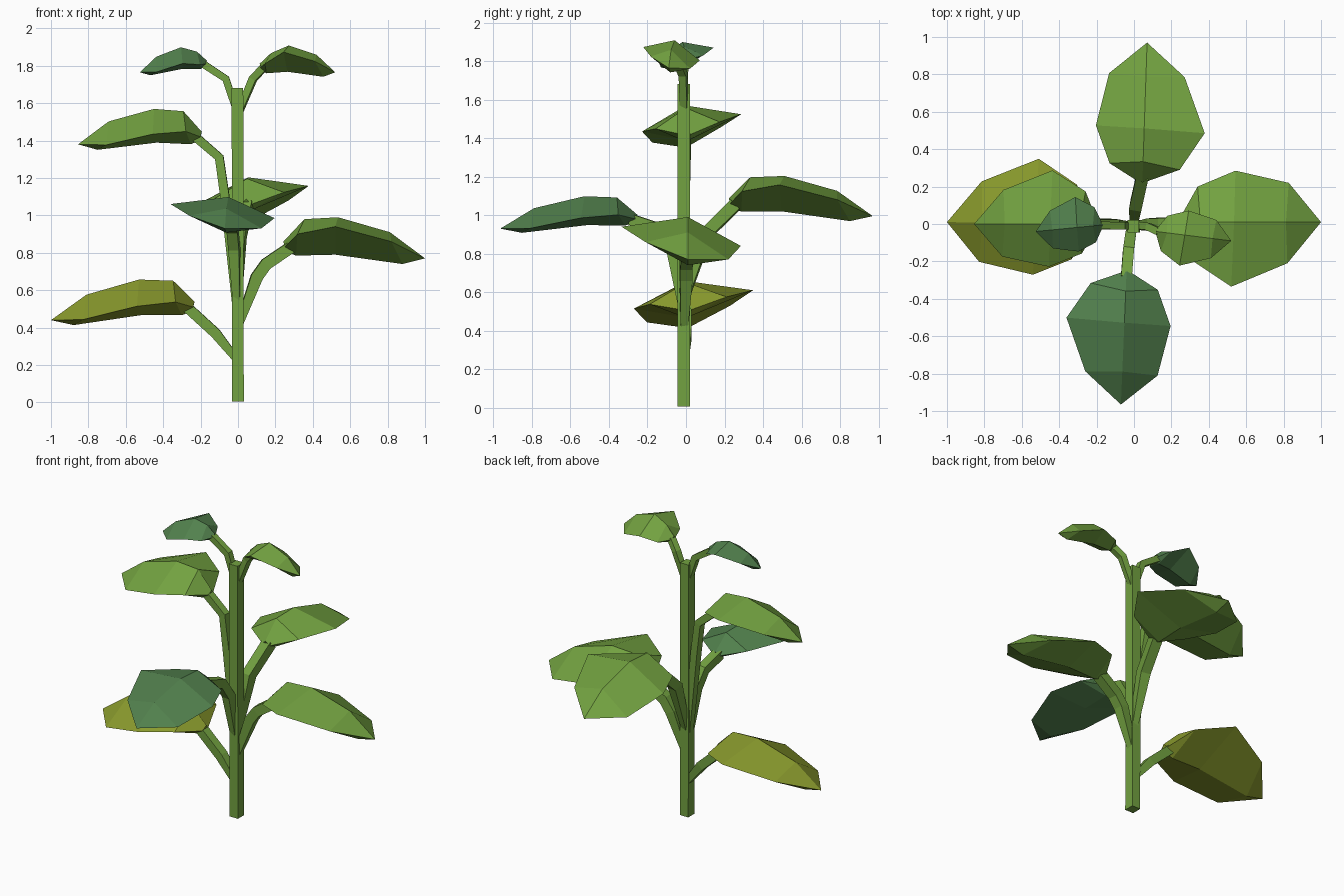
import bpy, bmesh, math
from mathutils import Vector

if "Cube" in bpy.data.objects:
    bpy.data.objects.remove(bpy.data.objects["Cube"])


def material(name, rgb):
    m = bpy.data.materials.new(name)
    m.diffuse_color = (*rgb, 1)
    m.use_nodes = True
    m.node_tree.nodes["Principled BSDF"].inputs["Base Color"].default_value = m.diffuse_color
    return m


GREEN = material("leaf green", (0.17, 0.36, 0.052))
OLIVE = material("olive yellow", (0.26, 0.335, 0.027))
DARK = material("deep green", (0.085, 0.22, 0.075))


def skin(name, rows, mat, tip=None):
    """Bridge rows of four points, cap the start, close the end flat or to a tip."""
    bm = bmesh.new()
    rings = [[bm.verts.new(p) for p in r] for r in rows]
    for a, b in zip(rings, rings[1:]):
        for i in range(4):
            j = (i + 1) % 4
            bm.faces.new((a[i], a[j], b[j], b[i]))
    bm.faces.new(rings[0])
    last = rings[-1]
    if tip is None:
        bm.faces.new(last)
    else:
        t = bm.verts.new(tip)
        for i in range(4):
            bm.faces.new((last[i], last[(i + 1) % 4], t))
    bmesh.ops.recalc_face_normals(bm, faces=bm.faces)
    me = bpy.data.meshes.new(name)
    bm.to_mesh(me)
    bm.free()
    me.materials.append(mat)
    ob = bpy.data.objects.new(name, me)
    bpy.context.collection.objects.link(ob)
    return ob


# Leaf sections: (along, sideways, up) for right rim, ridge, left rim, keel
LEAF = [
    [(0.00, -.03, .00), (-.01, 0, .03), (0.00, .03, .00), (0.03, 0, -.03)],
    [(0.09, -.21, .07), (0.14, 0, .15), (0.12, .19, .03), (0.08, 0, -.045)],
    [(0.36, -.345, .11), (0.38, 0, .16), (0.39, .275, .01), (0.36, 0, -.04)],
    [(0.76, -.22, .03), (0.75, 0, .08), (0.77, .21, -.06), (0.84, 0, -.09)],
]


def leaf(name, base, tip, width, height, mat, dip):
    base, tip = Vector(base), Vector(tip)
    along = Vector((tip.x - base.x, tip.y - base.y, 0))
    side = Vector((-along.y, along.x, 0)).normalized()
    drop = tip.z - base.z + 0.06 * height    # shear so the tip lands exactly
    rows = []
    for k, r in enumerate(LEAF):
        low = dip if k == 1 else 0
        rows.append([base + along * u + side * v * width
                     + Vector((0, 0, w * height + drop * u - (low if w > 0 else 0)))
                     for u, v, w in r])
    skin(name, rows, mat, tip)


def stalk(name, path, r0, r1):
    """Square tube along a path, widening from inside the stem."""
    pts = [Vector(p) for p in path]
    flat = Vector((pts[-1].x - pts[0].x, pts[-1].y - pts[0].y, 0)).normalized()
    side = Vector((-flat.y, flat.x, 0))
    rows = []
    for i, p in enumerate(pts):
        d = (pts[min(i + 1, len(pts) - 1)] - pts[max(i - 1, 0)]).normalized()
        n = d.cross(side)
        r = r0 if i == 0 else r1
        rows.append([p + side * r * a + n * r * b
                     for a, b in ((-1, -1), (1, -1), (1, 1), (-1, 1))])
    skin(name, rows, GREEN)


# Main stem
skin("stem", [[(x * .031 + ox, y * .033 + oy, z) for x, y in ((-1, -1), (1, -1), (1, 1), (-1, 1))]
              for z, ox, oy in ((0.005, 0, -.012), (1.68, -.003, -.012))], GREEN)

# Each branch: name, leaf base, leaf tip, width, height, ridge dip, colour, stalk points, radius
BRANCHES = [
    ("low_right", (.25, .01, .83), (1.0, .01, .77), 1, 1, 0, GREEN,
     [(.0, -.01, .40), (.10, 0, .67), (.15, .0, .74)], .032),
    ("low_left", (-.24, 0, .51), (-1.0, .01, .44), 1, .95, 0, OLIVE,
     [(0, -.01, .22), (-.12, 0, .37)], .028),
    ("back", (.045, .23, 1.06), (.07, .97, .995), .94, .92, 0, GREEN,
     [(0, -.01, .55), (.01, .1, .90)], .033),
    ("front", (-.04, -.26, .98), (-.07, -.965, .93), .9, .75, 0, DARK,
     [(-.005, -.015, .50), (-.02, -.07, .82), (-.03, -.14, .93)], .029),
    ("upper_left", (-.2, 0, 1.42), (-.855, 0, 1.38), .83, .9, 0, GREEN,
     [(-.01, -.01, .50), (-.07, -.005, 1.10), (-.1, 0, 1.31)], .024),
    ("top_right", (.12, -.04, 1.79), (.52, -.09, 1.765), .48, .7, .03, GREEN,
     [(.005, -.01, 1.55), (.08, -.015, 1.73)], .02),
    ("top_left", (-.17, -.005, 1.81), (-.525, -.04, 1.765), .47, .58, .02, DARK,
     [(-.005, -.01, 1.55), (-.065, -.01, 1.73)], .02),
]
for name, base, tip, width, height, dip, mat, path, r in BRANCHES:
    leaf(name + "_leaf", base, tip, width, height, mat, dip)
    end = Vector(base) + (Vector(tip) - Vector(base)) * .04
    stalk(name + "_stalk", path + [end], .018, r)
